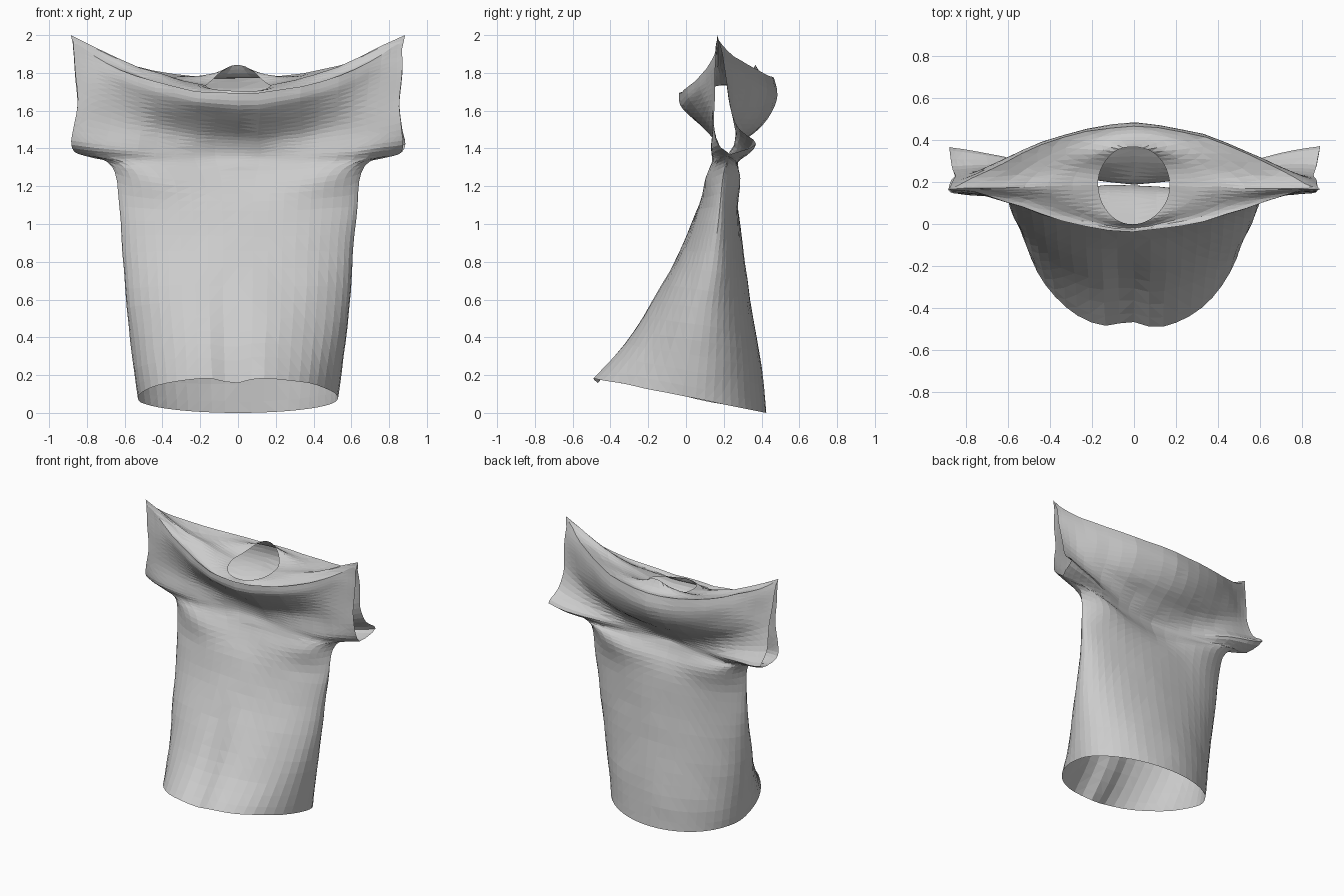
import bpy
import bmesh
import math
from mathutils import Vector, noise

cube = bpy.data.objects.get("Cube")
if cube:
    bpy.data.objects.remove(cube, do_unlink=True)

COLUMNS = 24      # facets across each panel
STEPS = 3         # facets between key rows
YOKE_RINGS = 6    # rings from the shoulder fold to the neck

# Key rows, hem to shoulder fold: half width and side height, then for the
# front and the back panel: side depth, centre depth, centre height
ROWS = [
    ((.53, .075), (.05, -.51, .19), (.05, .425, 0)),
    ((.56, .3), (.07, -.335, .37), (.07, .4, .24)),
    ((.59, .55), (.1, -.185, .59), (.1, .355, .5)),
    ((.61, .85), (.15, -.03, .86), (.15, .31, .8)),
    ((.63, 1.1), (.18, .055, 1.07), (.18, .28, 1.05)),
    ((.655, 1.27), (.2, .12, 1.19), (.2, .25, 1.17)),
    ((.73, 1.345), (.22, .155, 1.26), (.22, .22, 1.23)),
    ((.85, 1.37), (.23, .175, 1.32), (.23, .2, 1.28)),
    ((.88, 1.42), (.17, .184, 1.36), (.37, .192, 1.32)),
    ((.87, 1.5), (.15, .175, 1.41), (.28, .225, 1.37)),
    ((.855, 1.62), (.148, .15, 1.46), (.235, .29, 1.43)),
    ((.86, 1.74), (.15, .1, 1.51), (.215, .385, 1.5)),
    ((.865, 1.84), (.155, .03, 1.57), (.2, .45, 1.59)),
    ((.87, 1.9), (.16, -.03, 1.63), (.185, .478, 1.68)),
    ((.885, 1.95), (.165, -.037, 1.69), (.165, .467, 1.77)),
]


def spline(keys, t):
    """Smooth curve through a list of equal-length tuples."""
    last = len(keys) - 1
    i = min(int(t), last - 1)
    f = t - i
    a, b, c, d = (keys[max(0, min(last, i + k))] for k in (-1, 0, 1, 2))
    return [q + f / 2 * (r - p + f * (2 * p - 5 * q + 4 * r - s + f * (3 * (q - r) + s - p)))
            for p, q, r, s in zip(a, b, c, d)]


def panel_rows(side):
    """Rows of points for the front (side 1) or back (side 2) panel."""
    keys = [row[0] + row[side] for row in ROWS]
    facing, tightness = ((-1, 2.8), (1, 1.6))[side - 1]
    rows = []
    for n in range((len(keys) - 1) * STEPS + 1):
        width, side_z, side_y, mid_y, mid_z = spline(keys, n / STEPS)
        drape = max(0, min(1, side_z - 1))
        # Fullness on each side of the chest, and raised shoulder tips
        puff = .06 * math.exp(-((side_z - 1.33) / .17) ** 2)
        tip = .05 * max(0, side_z - 1.84) / .11
        row = []
        for k in range(COLUMNS + 1):
            angle = math.pi * (k / COLUMNS - .5)
            out = max(0, math.cos(angle))
            bulge = out ** (1 + tightness * drape)
            rise = out ** (1 + min(1, drape * 2))
            y = side_y + (mid_y - side_y) * bulge
            y += facing * puff * math.sin(2 * angle) ** 2
            z = side_z + (mid_z - side_z) * rise + tip * math.sin(angle) ** 12
            row.append(Vector((width * math.sin(angle), y, z)))
        rows.append(row)
    return rows


def yoke_rows(rim, side):
    """Rings of points running from the shoulder fold to the neck hole."""
    facing = -1 if side == 1 else 1
    rows = []
    for r in range(YOKE_RINGS + 1):
        f = r / YOKE_RINGS
        row = []
        for k, point in enumerate(rim):
            angle = math.pi * (k / COLUMNS - .5)
            out = math.cos(angle)
            height = 1.73 - .03 * out if side == 1 else 1.73 + .11 * out ** 3
            neck = Vector((.17 * math.sin(angle), .185 + facing * .185 * out, height))
            p = point.lerp(neck, f)
            p.z -= .03 * math.sin(math.pi * f)
            row.append(p)
        rows.append(row)
    return rows


def crease(p):
    """Front hem fold and loose cloth wrinkles."""
    q = p.copy()
    low = max(0, 1 - p.z / .8)
    if p.y < 0 and p.z < .8:
        fold = low * math.exp(-((p.x + .08 * (1 - low)) / .09) ** 2)
        q.y += .06 * fold
        q.z -= .045 * fold
    if .05 < p.z < 1.95:
        strength = .006 if p.z < 1.3 else .012
        q += noise.noise_vector(p * 5) * strength
    return q


def add_grid(bm, rows):
    verts = [[bm.verts.new(crease(p)) for p in row] for row in rows]
    for low, high in zip(verts, verts[1:]):
        for k in range(COLUMNS):
            bm.faces.new((low[k], low[k + 1], high[k + 1], high[k]))


# Shirt: two panels joined below the sleeves, closed above by the yoke
bm = bmesh.new()
for side in (1, 2):
    rows = panel_rows(side)
    add_grid(bm, rows)
    add_grid(bm, yoke_rows(rows[-1], side))
bmesh.ops.remove_doubles(bm, verts=bm.verts, dist=.0005)
bmesh.ops.triangulate(bm, faces=bm.faces)
bmesh.ops.recalc_face_normals(bm, faces=bm.faces)
mesh = bpy.data.meshes.new("shirt")
bm.to_mesh(mesh)
bm.free()

# Plain cloth colour
cloth = bpy.data.materials.new("light_grey_cloth")
cloth.use_nodes = True
colour = (.6, .6, .6, 1)
cloth.diffuse_color = colour
cloth.node_tree.nodes["Principled BSDF"].inputs["Base Color"].default_value = colour
mesh.materials.append(cloth)
shirt = bpy.data.objects.new("shirt", mesh)
bpy.context.collection.objects.link(shirt)
